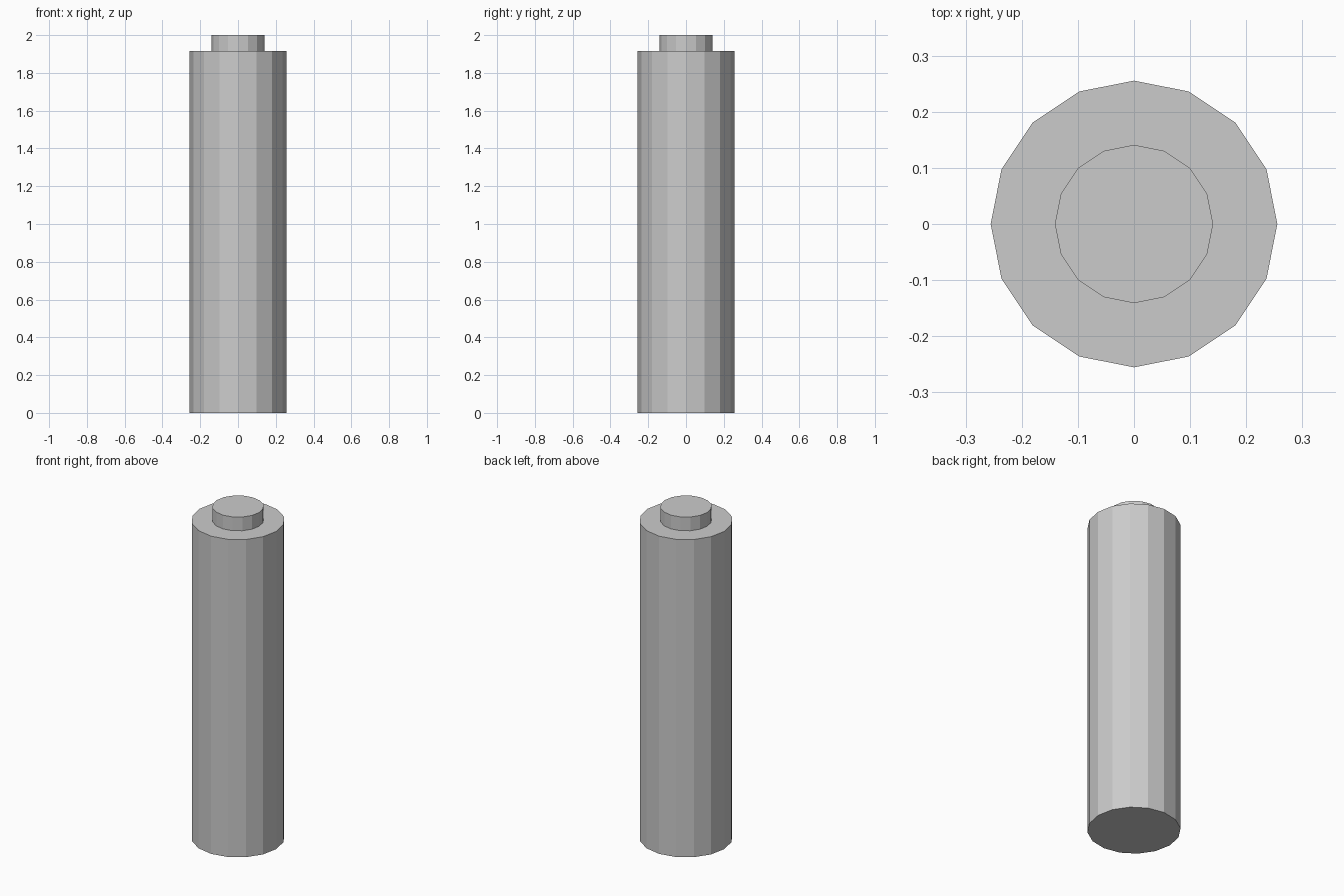
import bpy, bmesh, math

if "Cube" in bpy.data.objects:
    bpy.data.objects.remove(bpy.data.objects["Cube"])

SIDES = 16
# (radius, height) profile: base, body top, shoulder, terminal top
PROFILE = [(0.2555, 0.0), (0.2555, 1.917), (0.141, 1.917), (0.141, 2.0)]

bm = bmesh.new()
rings = []
for radius, z in PROFILE:
    rings.append([bm.verts.new((radius * math.cos(math.tau * i / SIDES),
                                radius * math.sin(math.tau * i / SIDES), z))
                  for i in range(SIDES)])

# Side walls and shoulder
for low, high in zip(rings, rings[1:]):
    for i in range(SIDES):
        j = (i + 1) % SIDES
        bm.faces.new((low[i], low[j], high[j], high[i]))

# End caps
bm.faces.new(rings[0][::-1])
bm.faces.new(rings[-1])

mesh = bpy.data.meshes.new("battery_cell")
bm.to_mesh(mesh)
bm.free()
cell = bpy.data.objects.new("battery_cell", mesh)
bpy.context.collection.objects.link(cell)
